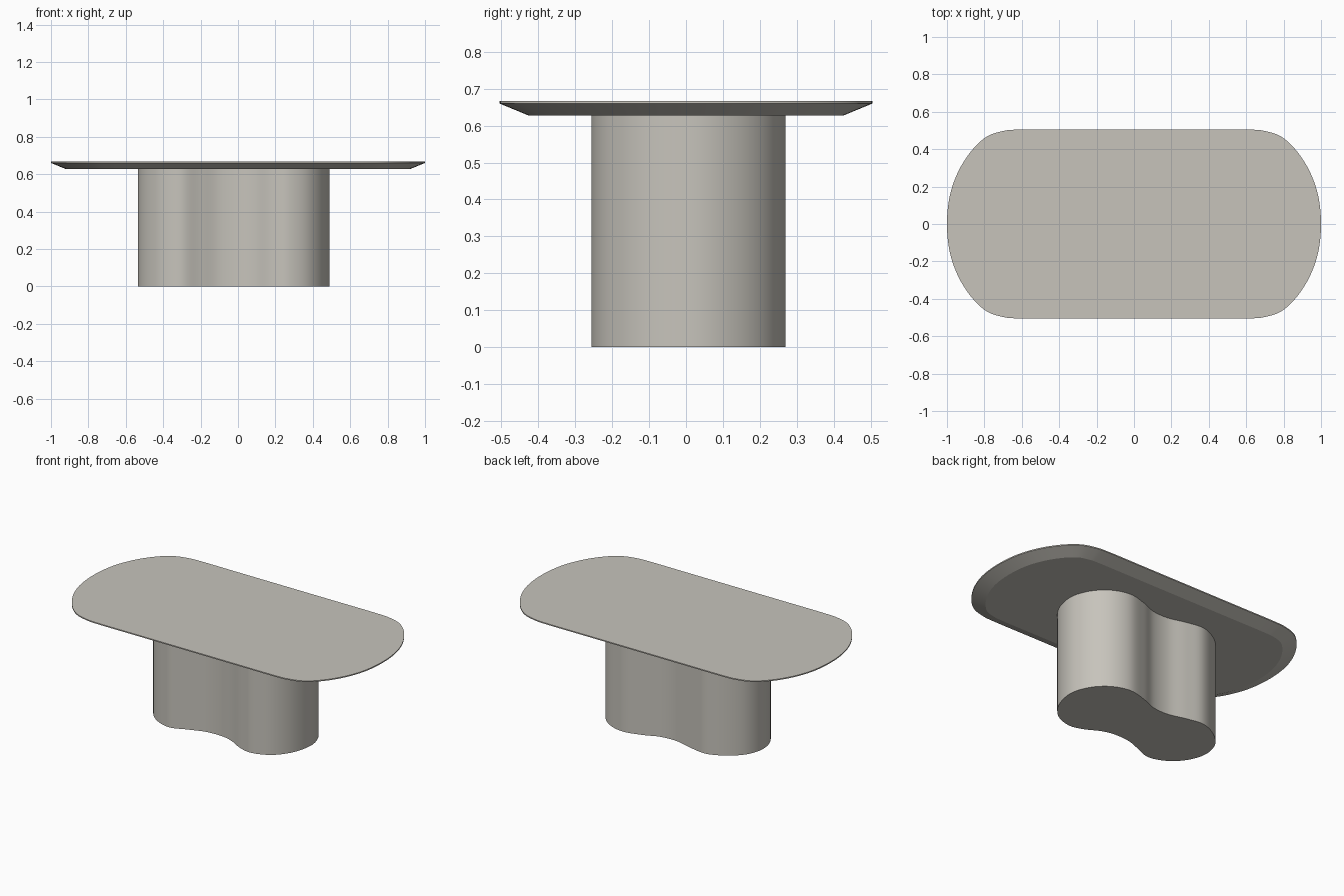
import bpy, bmesh, math
from mathutils import Vector

if "Cube" in bpy.data.objects:
    bpy.data.objects.remove(bpy.data.objects["Cube"])

stone = bpy.data.materials.new("warm grey stone")
stone.diffuse_color = (0.57, 0.55, 0.50, 1)
stone.use_nodes = True
stone.node_tree.nodes["Principled BSDF"].inputs["Base Color"].default_value = stone.diffuse_color


def smooth_loop(points, steps=6):
    """Closed Catmull-Rom curve through the points."""
    pts = [Vector(p) for p in points]
    n, out = len(pts), []
    for i in range(n):
        a, b, c, d = (pts[(i + k) % n] for k in (-1, 0, 1, 2))
        for s in range(steps):
            t = s / steps
            out.append(0.5 * (2 * b + (c - a) * t + (2 * a - 5 * b + 4 * c - d) * t * t
                              + (3 * b - a - 3 * c + d) * t ** 3))
    return out


def inset(loop, dist):
    """Move a counter-clockwise outline inwards along its normals."""
    out = []
    for i, p in enumerate(loop):
        t = (loop[(i + 1) % len(loop)] - loop[i - 1]).normalized()
        out.append(p + Vector((-t.y, t.x)) * dist)
    return out


def loft(name, layers, angle):
    """Capped solid from stacked outlines: (outline, z)."""
    bm = bmesh.new()
    rings = [[bm.verts.new((p.x, p.y, z)) for p in loop] for loop, z in layers]
    n = len(rings[0])
    bm.faces.new(rings[0][::-1])
    bm.faces.new(rings[-1])
    for lo, hi in zip(rings, rings[1:]):
        for i in range(n):
            j = (i + 1) % n
            bm.faces.new((lo[i], lo[j], hi[j], hi[i]))
    mesh = bpy.data.meshes.new(name)
    bm.to_mesh(mesh)
    bm.free()
    mesh.materials.append(stone)
    ob = bpy.data.objects.new(name, mesh)
    bpy.context.collection.objects.link(ob)
    bpy.ops.object.select_all(action='DESELECT')
    ob.select_set(True)
    bpy.context.view_layer.objects.active = ob
    bpy.ops.object.shade_smooth_by_angle(angle=math.radians(angle))
    return ob


# Pedestal: double-lobed column
pedestal = smooth_loop([
    (.49, .03), (.45, .15), (.365, .235), (.25, .27), (.13, .243), (.03, .205),
    (-.08, .2), (-.2, .23), (-.31, .243), (-.42, .195), (-.505, .11), (-.535, 0),
    (-.505, -.11), (-.425, -.2), (-.31, -.242), (-.2, -.205), (-.1, -.172), (.01, -.168),
    (.09, -.19), (.18, -.237), (.27, -.255), (.38, -.212), (.46, -.11)])
loft("pedestal", [(pedestal, 0), (pedestal, 0.63)], 30)

# Table top: bowed ends, straight sides, undercut bevel and thin lip
quarter = [(.985, .15), (.94, .28), (.87, .39), (.79, .465), (.7, .497), (.6, .505), (.3, .505)]
right = [(x, -y) for x, y in quarter[::-1]] + [(1, 0)] + quarter
outline = smooth_loop(right + [(-x, -y) for x, y in right])
loft("table_top", [(inset(outline, .08), .627), (outline, .66), (outline, .667)], 18)
